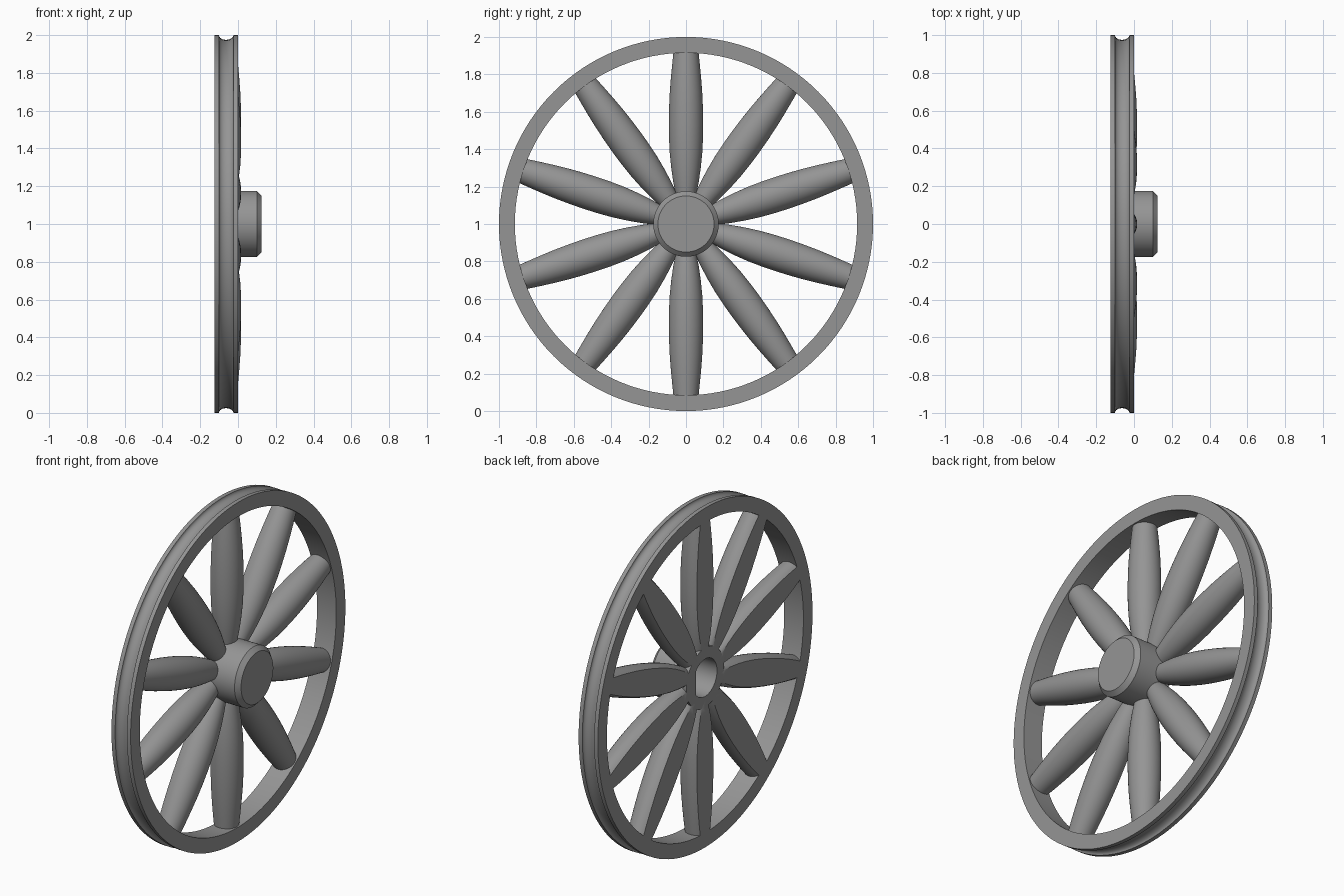
import bpy, bmesh, math
from mathutils import Matrix

if "Cube" in bpy.data.objects:
    bpy.data.objects.remove(bpy.data.objects["Cube"])

BACK = -0.125          # flat rear plane of the wheel
N = 128                # segments around the axle

grey = bpy.data.materials.new("grey")
grey.diffuse_color = (0.30, 0.30, 0.30, 1)
grey.use_nodes = True
grey.node_tree.nodes["Principled BSDF"].inputs["Base Color"].default_value = grey.diffuse_color


def skin(name, rings, caps=False, loop=False):
    """Bridge equal-length rings of points into one smooth-shaded object."""
    bm = bmesh.new()
    rows = [[bm.verts.new(p) for p in ring] for ring in rings]
    pairs = list(zip(rows, rows[1:])) + ([(rows[-1], rows[0])] if loop else [])
    for a, b in pairs:
        for i in range(len(a)):
            j = (i + 1) % len(a)
            bm.faces.new((a[i], a[j], b[j], b[i]))
    if caps:
        bm.faces.new(rows[0])
        bm.faces.new(rows[-1])
    bmesh.ops.recalc_face_normals(bm, faces=bm.faces)
    mesh = bpy.data.meshes.new(name)
    bm.to_mesh(mesh)
    bm.free()
    mesh.materials.append(grey)
    ob = bpy.data.objects.new(name, mesh)
    bpy.context.collection.objects.link(ob)
    bpy.ops.object.select_all(action='DESELECT')
    ob.select_set(True)
    bpy.context.view_layer.objects.active = ob
    bpy.ops.object.shade_smooth_by_angle(angle=math.radians(30))
    return ob


def circle(x, r, flat=9.0):
    """Ring around the axle, optionally cut flat on the +y side."""
    angles = [2 * math.pi * i / N for i in range(N)]
    return [(x, min(r * math.cos(a), flat), 1 + r * math.sin(a)) for a in angles]


# Rim with a rounded groove around its tread
groove = [(-0.0625 + 0.0385 * math.cos(t), 1 - 0.025 * math.sin(t))
          for t in (math.pi * k / 12 for k in range(13))]
rim = [(BACK, 0.915), (0, 0.915), (0, 1)] + groove + [(BACK, 1)]
skin("rim", [circle(x, r) for x, r in rim], loop=True)

# Hub with chamfered nose and a blind D-shaped axle hole from the back
hub = [circle(0.075, 0.11, 0.085), circle(BACK, 0.11, 0.085)]
hub += [circle(x, r) for x, r in [(BACK, 0.175), (0.1, 0.175), (0.125, 0.15)]]
skin("hub", hub, caps=True)

# Barrel-shaped spokes, rounded in front and flat behind
profile = [(0.13, 0.050), (0.175, 0.059), (0.23, 0.069), (0.30, 0.079),
           (0.38, 0.087), (0.46, 0.091), (0.54, 0.092), (0.62, 0.0905),
           (0.70, 0.087), (0.78, 0.081), (0.85, 0.0745), (0.92, 0.067)]
AXIS = -0.075


def spoke_section(r, w):
    low = -math.asin(min(1, (AXIS - BACK) / w))
    step = (math.pi - 2 * low) / 28
    return [(AXIS + w * math.sin(low + step * i),
             w * math.cos(low + step * i), r) for i in range(29)]


spoke = skin("spoke", [spoke_section(r, w) for r, w in profile], caps=True)
spoke.location.z = 1
for k in range(1, 10):
    copy = spoke.copy()
    copy.name = f"spoke_{k + 1}"
    copy.matrix_world = (Matrix.Translation((0, 0, 1))
                         @ Matrix.Rotation(math.radians(36 * k), 4, 'X'))
    bpy.context.collection.objects.link(copy)
